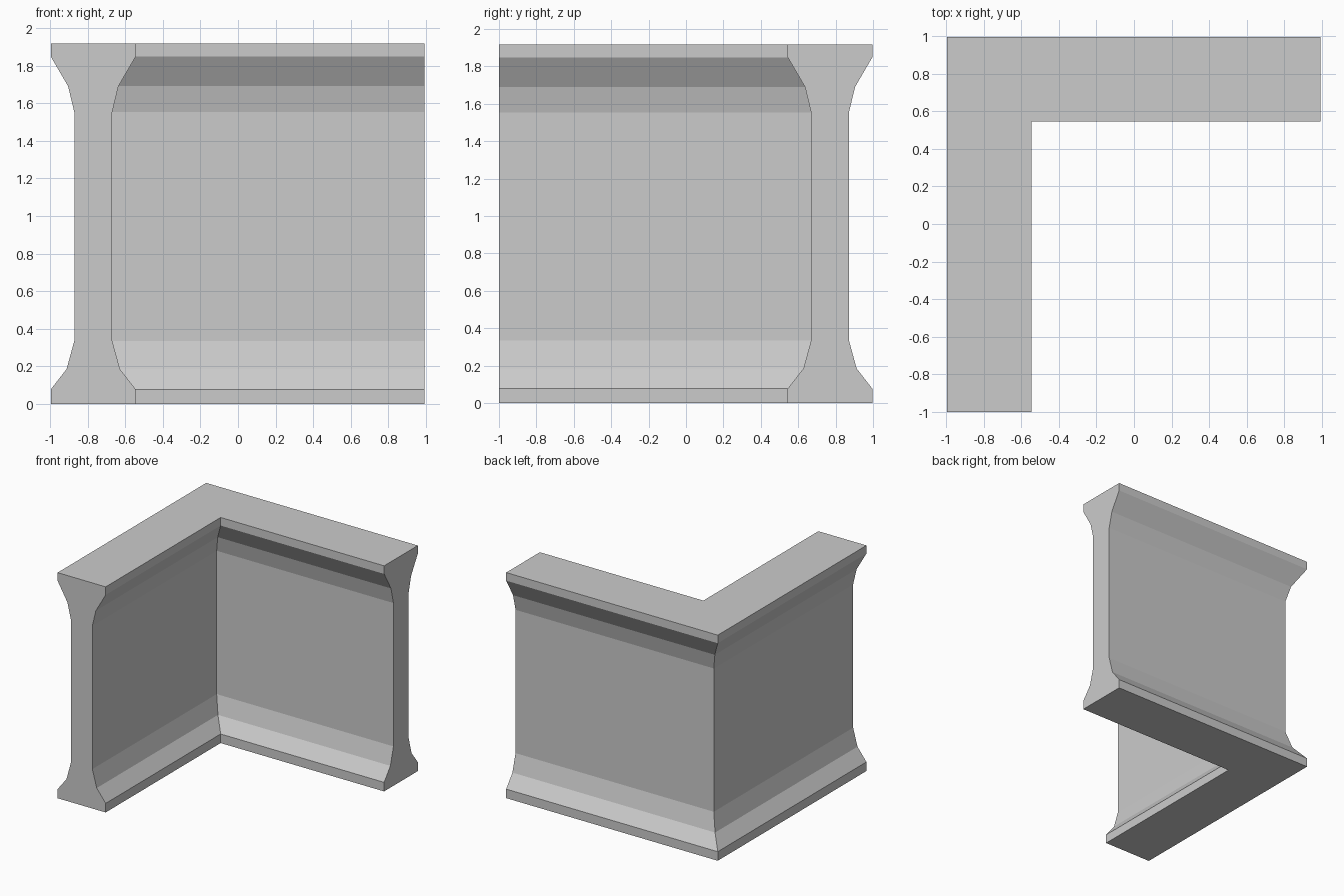
import bpy, bmesh

if "Cube" in bpy.data.objects:
    bpy.data.objects.remove(bpy.data.objects["Cube"])

CENTRE = 0.77          # distance of the wall centre line from the origin
END_X, END_Y = 0.993, -1.0

# Half-width of the wall at each height, flared at base and cap
half_profile = [(0.226, 0.0), (0.226, 0.077), (0.142, 0.185), (0.101, 0.335),
                (0.101, 1.553), (0.134, 1.69), (0.226, 1.848), (0.226, 1.917)]
profile = half_profile + [(-d, z) for d, z in reversed(half_profile)]

bm = bmesh.new()


def section(place):
    """One copy of the wall section, placed by offset and height."""
    return [bm.verts.new(place(d, z)) for d, z in profile]


# Front end, mitred corner and right end of the L-shaped wall
rings = [
    section(lambda d, z: (-CENTRE + d, END_Y, z)),
    section(lambda d, z: (-CENTRE + d, CENTRE - d, z)),
    section(lambda d, z: (END_X, CENTRE - d, z)),
]

# Wall sides
n = len(profile)
for a, b in zip(rings, rings[1:]):
    for i in range(n):
        j = (i + 1) % n
        bm.faces.new((a[i], a[j], b[j], b[i]))

# End caps
bm.faces.new(rings[0])
bm.faces.new(rings[-1])
bmesh.ops.recalc_face_normals(bm, faces=bm.faces[:])

mesh = bpy.data.meshes.new("corner_wall")
bm.to_mesh(mesh)
bm.free()
bpy.context.collection.objects.link(bpy.data.objects.new("corner_wall", mesh))
